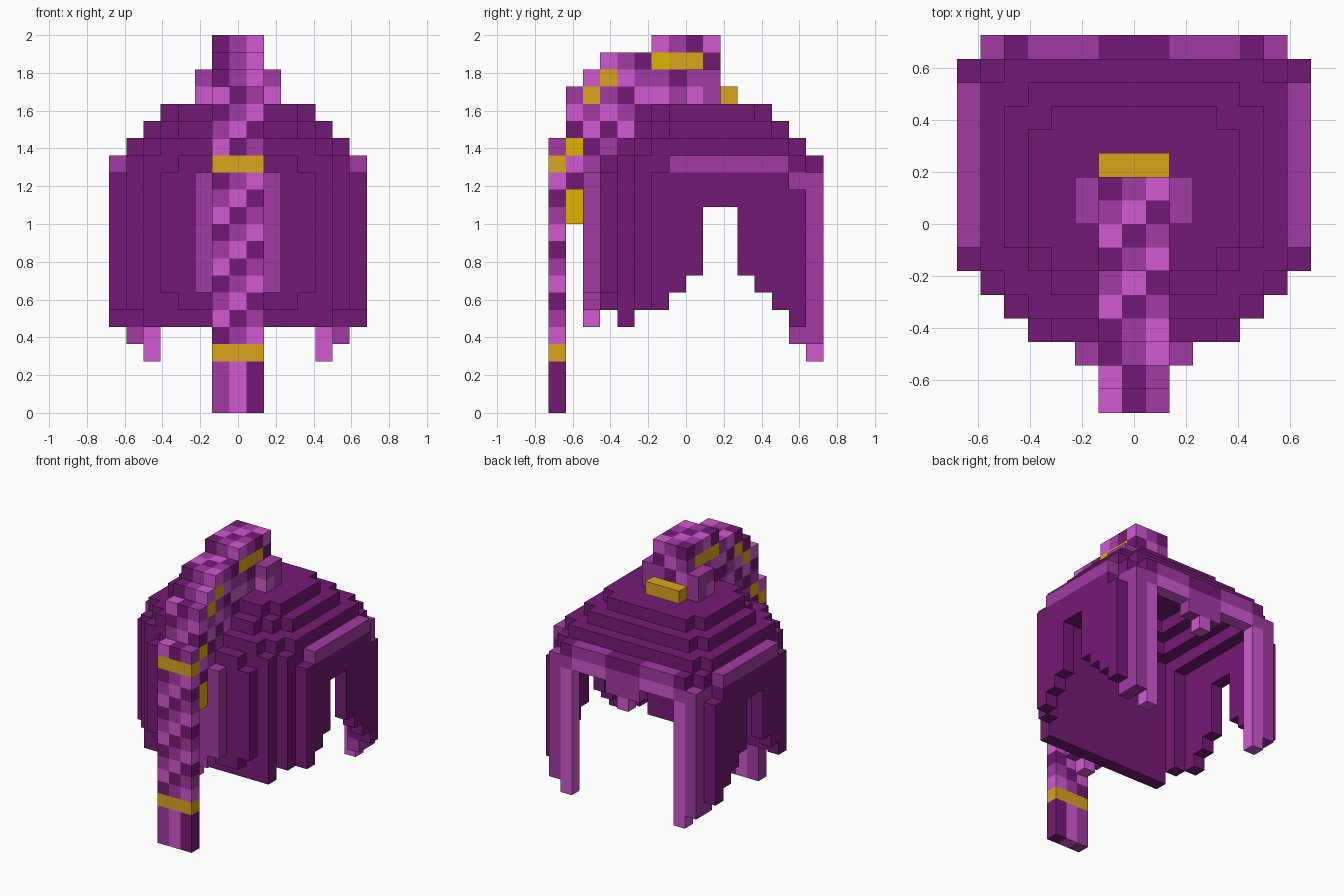
import bpy
import bmesh
from mathutils import Vector

if "Cube" in bpy.data.objects:
    bpy.data.objects.remove(bpy.data.objects["Cube"], do_unlink=True)

U = 2 / 22  # edge length of one block


def material(name, hexcode):
    lin = []
    for n in (0, 2, 4):
        c = int(hexcode[n:n + 2], 16) / 255
        lin.append(c / 12.92 if c <= 0.04045 else ((c + 0.055) / 1.055) ** 2.4)
    m = bpy.data.materials.new(name)
    m.use_nodes = True
    m.diffuse_color = (*lin, 1)
    bsdf = m.node_tree.nodes["Principled BSDF"]
    bsdf.inputs["Base Color"].default_value = (*lin, 1)
    bsdf.inputs["Roughness"].default_value = 0.8
    return m


MATS = [material("dark purple", "741A75"), material("medium purple", "A13BA3"),
        material("light purple", "D25AD2"), material("gold", "D8A61C"),
        material("bright gold", "DEB400")]
DARK, MEDIUM, LIGHT, GOLD, BRIGHT = range(5)
cells = {}  # (i, j, k) -> (part, colour)


def fill(part, ax, ys, zs, colour):
    """Blocks mirrored in x: columns ax[0]..ax[1] inclusive, y and z as ranges."""
    for a in range(ax[0], ax[1] + 1):
        for i in {a, -a}:
            for j in range(*ys):
                for k in range(*zs):
                    c = colour(i, j, k) if callable(colour) else colour
                    cells[i, j, k] = (part, c)


def carve(a, ys, zs):
    for i in range(-a, a + 1):
        for j in range(*ys):
            for k in range(*zs):
                cells.pop((i, j, k), None)


def weave(shift):
    # diagonal three-tone plait
    return lambda i, j, k: (DARK, LIGHT, MEDIUM)[(k - i + j + shift) % 3]


# Crown: stepped layers with clipped corners, hollow underneath
def layer(k, a, y0, y1):
    fill("crown", (0, a), (y0 + 2, y1 - 1), (k, k + 1), DARK)
    fill("crown", (0, a - 1), (y0 + 1, y1), (k, k + 1), DARK)
    fill("crown", (0, a - 2), (y0, y1), (k, k + 1), DARK)


fill("crown", (0, 4), (-1, 4), (17, 18), DARK)
fill("crown", (0, 3), (-2, 5), (17, 18), DARK)
layer(16, 5, -3, 6)
fill("crown", (0, 4), (5, 6), (16, 17), DARK)
layer(15, 6, -4, 7)
fill("crown", (0, 5), (6, 7), (15, 16), DARK)
fill("crown", (0, 6), (-3, 7), (14, 15), DARK)
fill("crown", (0, 5), (-4, -3), (14, 15), DARK)
carve(3, (-1, 4), (16, 17))
carve(4, (-2, 5), (15, 16))
carve(5, (-3, 6), (14, 15))
fill("crown_side_band", (7, 7), (-1, 6), (14, 15), MEDIUM)

# Flat wall behind the plait
fill("rear_wall", (0, 4), (-5, -4), (7, 14), DARK)
fill("rear_wall", (0, 3), (-5, -4), (6, 15), DARK)
fill("rear_wall", (0, 5), (-4, -3), (5, 14), DARK)
fill("rear_wall", (6, 6), (-3, -2), (6, 14), DARK)

# Raised panel next to the plait, tapering to a point
fill("rear_panel", (0, 2), (-6, -5), (7, 14), MEDIUM)
fill("rear_panel", (0, 1), (-6, -5), (6, 7), MEDIUM)
fill("rear_panel", (0, 0), (-6, -5), (5, 6), LIGHT)

# Side walls with a stepped lower edge and an ear gap
for j, bottom in zip(range(-2, 7), (6, 7, 8, 12, 12, 8, 7, 6, 5)):
    fill("side_wall", (7, 7), (j, j + 1), (bottom, 13 if j == 6 else 14), DARK)

# Face-side locks
fill("inner_lock", (5, 5), (7, 8), (13, 14), MEDIUM)
fill("inner_lock", (5, 5), (7, 8), (3, 13), LIGHT)
fill("outer_lock", (6, 6), (7, 8), (4, 14), MEDIUM)
fill("outer_lock", (6, 6), (6, 7), (5, 13), DARK)
fill("outer_lock", (6, 6), (6, 7), (13, 14), MEDIUM)
fill("outer_lock", (6, 6), (6, 7), (4, 5), MEDIUM)

# Fringe over the face opening
fill("fringe", (0, 5), (7, 8), (14, 15), DARK)
fill("fringe", (2, 4), (7, 8), (14, 15), MEDIUM)
fill("fringe", (2, 4), (7, 8), (13, 14), LIGHT)
fill("fringe", (0, 1), (7, 8), (12, 14), MEDIUM)
fill("fringe", (0, 0), (7, 8), (11, 12), LIGHT)

# Top knot and its clasp
fill("top_knot", (0, 1), (-2, 2), (18, 22), weave(1))
fill("top_knot", (2, 2), (0, 2), (18, 20), MEDIUM)
fill("top_knot", (2, 2), (0, 1), (18, 19), LIGHT)
fill("knot_band", (0, 1), (-2, 1), (20, 21), GOLD)
fill("knot_band", (0, 1), (-2, -1), (20, 21), BRIGHT)
fill("knot_clasp", (0, 1), (2, 3), (18, 19), GOLD)

# Plait arching from the knot down to the long tail
for j, z0, z1, shift in ((-3, 17, 21, 2), (-4, 16, 21, 2), (-5, 14, 21, 2),
                         (-6, 14, 20, 1), (-7, 13, 19, 1)):
    fill("plait_arch", (0, 1), (j, j + 1), (z0, z1), weave(shift))
fill("arch_band", (0, 1), (-5, -4), (19, 20), GOLD)
fill("arch_band", (0, 1), (-6, -5), (18, 19), GOLD)
fill("arch_band", (0, 1), (-7, -6), (15, 16), BRIGHT)
fill("tail_bracket", (0, 1), (-7, -6), (11, 13), BRIGHT)

# Long hanging tail with two gold bands
fill("tail", (0, 1), (-8, -7), (4, 14), weave(0))
fill("tail", (0, 1), (-8, -7), (15, 16), weave(2))
fill("tail_upper_band", (0, 1), (-8, -7), (14, 15), GOLD)
fill("tail_lower_band", (0, 1), (-8, -7), (3, 4), GOLD)
fill("tail_tip", (0, 1), (-8, -7), (0, 3), lambda i, j, k: (MEDIUM, LIGHT, DARK)[i + 1])


# Turn every part into a mesh made only of its exposed block faces
def build(part):
    bm = bmesh.new()
    used = []
    for cell, (owner, colour) in cells.items():
        if owner != part:
            continue
        centre = Vector((cell[0], cell[1] + 0.5, cell[2] + 0.5))
        for axis in range(3):
            for sign in (-1, 1):
                step = [0, 0, 0]
                step[axis] = sign
                if tuple(c + s for c, s in zip(cell, step)) in cells:
                    continue
                n = Vector(step)
                a = Vector([float(q == (axis + 1) % 3) for q in range(3)])
                b = n.cross(a)
                quad = [(centre + 0.5 * (n + s * a + t * b)) * U
                        for s, t in ((-1, -1), (1, -1), (1, 1), (-1, 1))]
                face = bm.faces.new([bm.verts.new(p) for p in quad])
                if colour not in used:
                    used.append(colour)
                face.material_index = used.index(colour)
    bmesh.ops.remove_doubles(bm, verts=bm.verts, dist=0.001)
    mesh = bpy.data.meshes.new(part)
    bm.to_mesh(mesh)
    bm.free()
    for colour in used:
        mesh.materials.append(MATS[colour])
    bpy.context.scene.collection.objects.link(bpy.data.objects.new(part, mesh))


for part in sorted({owner for owner, _ in cells.values()}):
    build(part)
